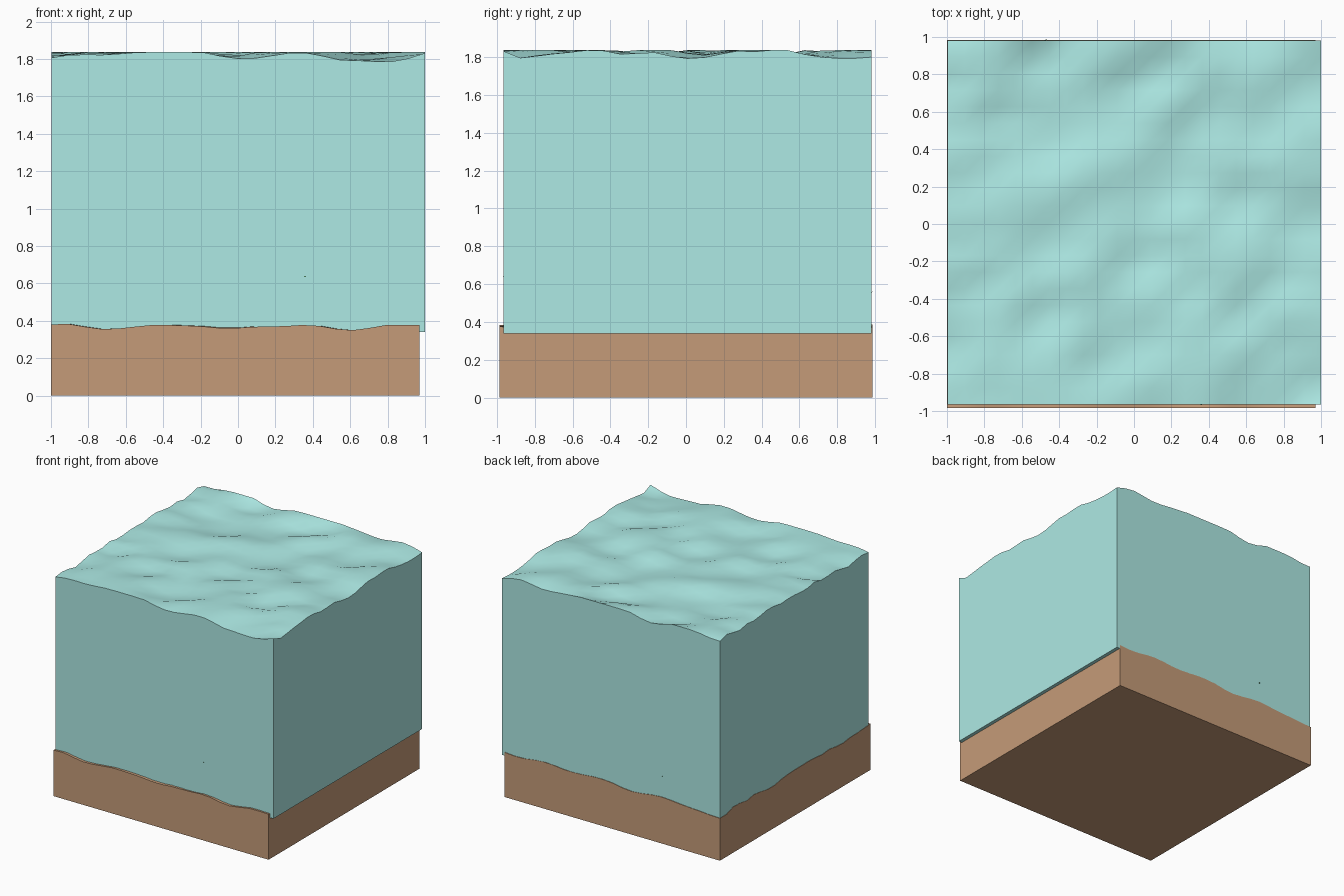
import bpy, bmesh, math, random
from mathutils import Vector, noise

if "Cube" in bpy.data.objects:
    bpy.data.objects.remove(bpy.data.objects["Cube"])

random.seed(4)


def material(name, rgb):
    m = bpy.data.materials.new(name)
    m.diffuse_color = (*rgb, 1)
    m.use_nodes = True
    m.node_tree.nodes["Principled BSDF"].inputs["Base Color"].default_value = m.diffuse_color
    return m


def finish(bm, name, mat, angle=40):
    bmesh.ops.recalc_face_normals(bm, faces=bm.faces)
    me = bpy.data.meshes.new(name)
    bm.to_mesh(me)
    bm.free()
    me.materials.append(mat)
    ob = bpy.data.objects.new(name, me)
    bpy.context.collection.objects.link(ob)
    bpy.ops.object.select_all(action='DESELECT')
    ob.select_set(True)
    bpy.context.view_layer.objects.active = ob
    bpy.ops.object.shade_smooth_by_angle(angle=math.radians(angle))
    return ob


def wavy_block(name, mat, xs, ys, bottom, low, high, seed, cells=22):
    """Box with a rippled top between the heights low and high."""
    bm = bmesh.new()
    bmesh.ops.create_grid(bm, x_segments=cells, y_segments=cells, size=0.5)
    for v in bm.verts:
        x = xs[0] + (v.co.x + 0.5) * (xs[1] - xs[0])
        y = ys[0] + (v.co.y + 0.5) * (ys[1] - ys[0])
        n = noise.noise(Vector((3.4 * x - y, 5.0 * y - x, seed)))
        t = min(1, max(0, 0.62 + 1.1 * n))
        v.co = (x, y, low + t * (high - low))
    ext = bmesh.ops.extrude_face_region(bm, geom=bm.faces[:], use_keep_orig=True)
    for v in ext['geom']:
        if isinstance(v, bmesh.types.BMVert):
            v.co.z = bottom
    return finish(bm, name, mat)


def seaweed(name, mat, base, tip, width=0.03):
    """Tapered, gently swaying blade from the sand to its tip."""
    bm = bmesh.new()
    a, b = Vector(base), Vector(tip)
    rings = []
    for i in range(7):
        t = i / 6
        p = a.lerp(b, t) + Vector((0.04 * math.sin(t * 2 * math.pi), 0, 0))
        w = width * (1 - 0.85 * t)
        rings.append([bm.verts.new(p + Vector(o)) for o in
                      ((-w, 0, 0), (0, -w / 4, 0), (w, 0, 0), (0, w / 4, 0))])
    for r, s in zip(rings, rings[1:]):
        for k in range(4):
            bm.faces.new((r[k], r[k - 3], s[k - 3], s[k]))
    bm.faces.new(rings[0])
    bm.faces.new(rings[-1])
    return finish(bm, name, mat)


sand = material("sand", (0.56, 0.33, 0.19))
water = material("water", (0.42, 0.82, 0.78))
green = material("weed", (0.05, 0.2, 0.06))

# Sand bed and the block of water resting in it
wavy_block("sand_bed", sand, (-1.0, 0.97), (-0.985, 0.985), 0, 0.35, 0.386, 2.3)
wavy_block("water_block", water, (-0.997, 1.0), (-0.965, 0.981), 0.34, 1.785, 1.837, 7.7)

# Seaweed inside the water; two tips just break through the walls
seaweed("seaweed_back", green, (-0.47, 0.80, 0.34), (-0.47, 0.985, 0.56))
seaweed("seaweed_front", green, (0.36, -0.80, 0.34), (0.36, -0.967, 0.64))
for i in range(4):
    x, y = random.uniform(-0.7, 0.7), random.uniform(-0.6, 0.6)
    seaweed(f"seaweed_{i + 1}", green, (x, y, 0.34),
            (x + 0.05, y + 0.05, random.uniform(0.6, 0.9)))
